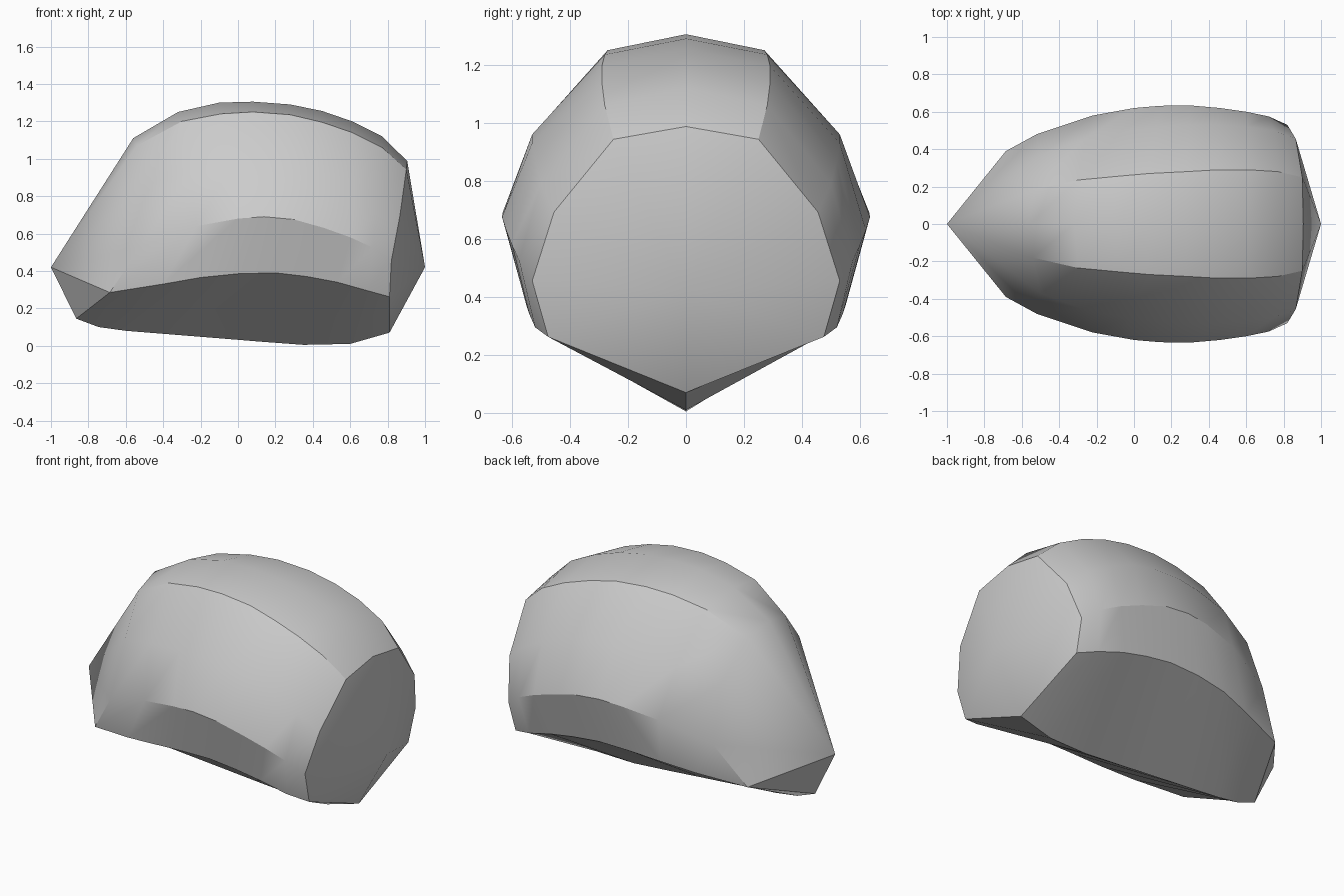
import bpy, bmesh, math

cube = bpy.data.objects.get("Cube")
if cube:
    bpy.data.objects.remove(cube)

# plain grey material
grey = bpy.data.materials.new("plain grey")
grey.use_nodes = True
GREY = (0.6, 0.6, 0.6, 1)
grey.diffuse_color = GREY
grey.node_tree.nodes["Principled BSDF"].inputs["Base Color"].default_value = GREY

# lengthwise rails from crown to keel, each as x, y, z lists over nine ribs
crown = ([-.56, -.32, -.10, .08, .28, .45, .61, .77, .905],
         [0] * 9,
         [1.11, 1.25, 1.30, 1.305, 1.29, 1.255, 1.20, 1.12, .987])
shoulder = ([-.54, -.30, -.09, .08, .28, .45, .61, .77, .9],
            [.18, .235, .255, .27, .28, .29, .29, .28, .25],
            [1.07, 1.20, 1.24, 1.25, 1.235, 1.195, 1.14, 1.06, .943])
flank = ([-.50, -.26, -.04, .12, .29, .45, .60, .75, .865],
         [.37, .46, .50, .52, .53, .53, .52, .50, .455],
         [.86, .93, .96, .97, .96, .93, .87, .79, .692])
waist = ([-.52, -.22, 0, .14, .30, .46, .60, .72, .82],
         [.48, .58, .62, .632, .634, .62, .60, .575, .53],
         [.53, .64, .68, .69, .675, .63, .58, .525, .455])
hem = ([-.685, -.40, -.20, 0, .20, .37, .53, .69, .81],
       [.39, .48, .53, .55, .555, .55, .54, .52, .475],
       [.285, .33, .365, .385, .39, .37, .34, .295, .262])
keel = ([-.865, -.745, -.60, -.35, -.10, .12, .35, .60, .81],
        [0] * 9,
        [.145, .10, .08, .06, .04, .022, .005, .01, .07])

side = [shoulder, flank, waist, hem]
loop = ([(crown, 1)] + [(r, 1) for r in side] + [(keel, 1)]
        + [(r, -1) for r in reversed(side)])

# shell lofted through the ribs
bm = bmesh.new()
ribs = [[bm.verts.new((r[0][i], s * r[1][i], r[2][i])) for r, s in loop]
        for i in range(9)]
n = len(loop)
for a, b in zip(ribs, ribs[1:]):
    for j in range(n):
        k = (j + 1) % n
        bm.faces.new((a[j], a[k], b[k], b[j]))

# pointed end caps
for rib, x in ((ribs[0], -1), (ribs[-1], 1)):
    tip = bm.verts.new((x, 0, .42))
    for j in range(n):
        bm.faces.new((rib[j], rib[(j + 1) % n], tip))

bmesh.ops.recalc_face_normals(bm, faces=bm.faces)
mesh = bpy.data.meshes.new("shell")
bm.to_mesh(mesh)
bm.free()
mesh.materials.append(grey)
shell = bpy.data.objects.new("shell", mesh)
bpy.context.collection.objects.link(shell)

# soft shading with sharp creases
bpy.ops.object.select_all(action='DESELECT')
shell.select_set(True)
bpy.context.view_layer.objects.active = shell
bpy.ops.object.shade_smooth_by_angle(angle=math.radians(30))
